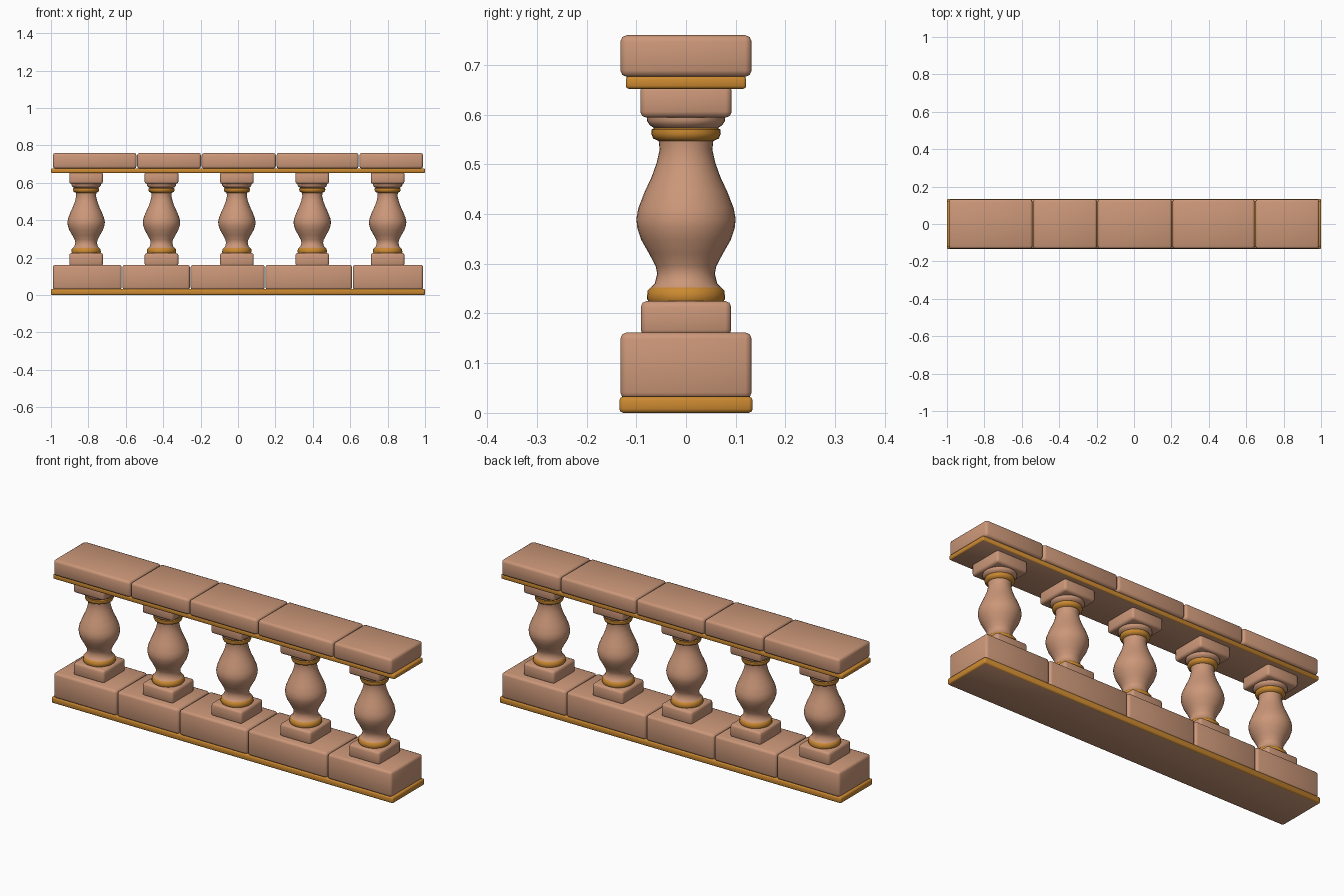
import bpy, bmesh, math

cube = bpy.data.objects.get("Cube")
if cube:
    bpy.data.objects.remove(cube, do_unlink=True)


def material(name, rgb):
    m = bpy.data.materials.new(name)
    m.use_nodes = True
    m.diffuse_color = (*rgb, 1)
    m.node_tree.nodes["Principled BSDF"].inputs["Base Color"].default_value = (*rgb, 1)
    return m


stone = material("terracotta stone", (0.60, 0.31, 0.19))
gold = material("ochre gold", (0.60, 0.25, 0.03))


def finish(bm, name, mats):
    bmesh.ops.recalc_face_normals(bm, faces=bm.faces)
    me = bpy.data.meshes.new(name)
    bm.to_mesh(me)
    bm.free()
    for m in mats:
        me.materials.append(m)
    ob = bpy.data.objects.new(name, me)
    bpy.context.collection.objects.link(ob)
    bpy.ops.object.select_all(action='DESELECT')
    ob.select_set(True)
    bpy.context.view_layer.objects.active = ob
    bpy.ops.object.shade_smooth_by_angle(angle=math.radians(50))
    return ob


def block(name, x0, x1, half_y, z0, z1, bevel, mats, plain_base=False):
    """Rounded box; plain_base gives the underside the second material."""
    bm = bmesh.new()
    bmesh.ops.create_cube(bm, size=1)
    for v in bm.verts:
        v.co.x = x0 if v.co.x < 0 else x1
        v.co.y *= 2 * half_y
        v.co.z = z0 if v.co.z < 0 else z1
    bmesh.ops.bevel(bm, geom=bm.edges[:], offset=bevel, segments=2,
                    profile=0.5, affect='EDGES')
    bm.normal_update()
    if plain_base:
        for f in bm.faces:
            if f.normal.z < -0.95:
                f.material_index = 1
    return finish(bm, name, mats)


def course(name, joints, half_y, z0, z1):
    """Row of stones separated by narrow joints."""
    for i, (a, b) in enumerate(zip(joints, joints[1:])):
        block(f"{name}_{i + 1}", a + 0.002, b - 0.002, half_y, z0, z1, 0.013, [stone])


# Base and handrail stones with their gold trims
course("base_stone", [-0.992, -0.62, -0.255, 0.145, 0.612, 0.992], 0.132, 0.028, 0.162)
course("rail_stone", [-0.992, -0.541, -0.196, 0.204, 0.647, 0.992], 0.132, 0.676, 0.76)
block("base_trim", -1, 1, 0.134, 0, 0.033, 0.008, [gold, stone], True)
block("rail_trim", -1, 1, 0.121, 0.652, 0.677, 0.006, [gold, stone], True)

# Baluster outline: radius, height
PROFILE = [(0.074, 0.222), (0.079, 0.230), (0.077, 0.246), (0.071, 0.252),
           (0.063, 0.260), (0.058, 0.280), (0.061, 0.295), (0.074, 0.320),
           (0.090, 0.348), (0.098, 0.372), (0.100, 0.390), (0.096, 0.412),
           (0.083, 0.445), (0.069, 0.475), (0.059, 0.503), (0.053, 0.530),
           (0.055, 0.547), (0.066, 0.552), (0.070, 0.562), (0.069, 0.570),
           (0.064, 0.573), (0.073, 0.579), (0.079, 0.588), (0.077, 0.600)]


def baluster(name, x, sides=32):
    bm = bmesh.new()
    rings = []
    for r, z in PROFILE:
        angles = [math.tau * i / sides for i in range(sides)]
        rings.append([bm.verts.new((x + r * math.cos(a), r * math.sin(a), z)) for a in angles])
    for low, high in zip(rings, rings[1:]):
        mid = (low[0].co.z + high[0].co.z) / 2
        for i in range(sides):
            j = (i + 1) % sides
            f = bm.faces.new((low[i], low[j], high[j], high[i]))
            # Gold collars at the foot and the neck
            f.material_index = int(mid < 0.254 or 0.546 < mid < 0.574)
    bm.faces.new(rings[0])
    bm.faces.new(rings[-1])
    return finish(bm, name, [stone, gold])


for n in range(5):
    x = -0.006 + (n - 2) * 0.403
    baluster(f"baluster_{n + 1}", x)
    block(f"plinth_{n + 1}", x - 0.09, x + 0.09, 0.091, 0.155, 0.225, 0.012, [stone])
    block(f"capital_{n + 1}", x - 0.09, x + 0.09, 0.092, 0.594, 0.660, 0.012, [stone])
